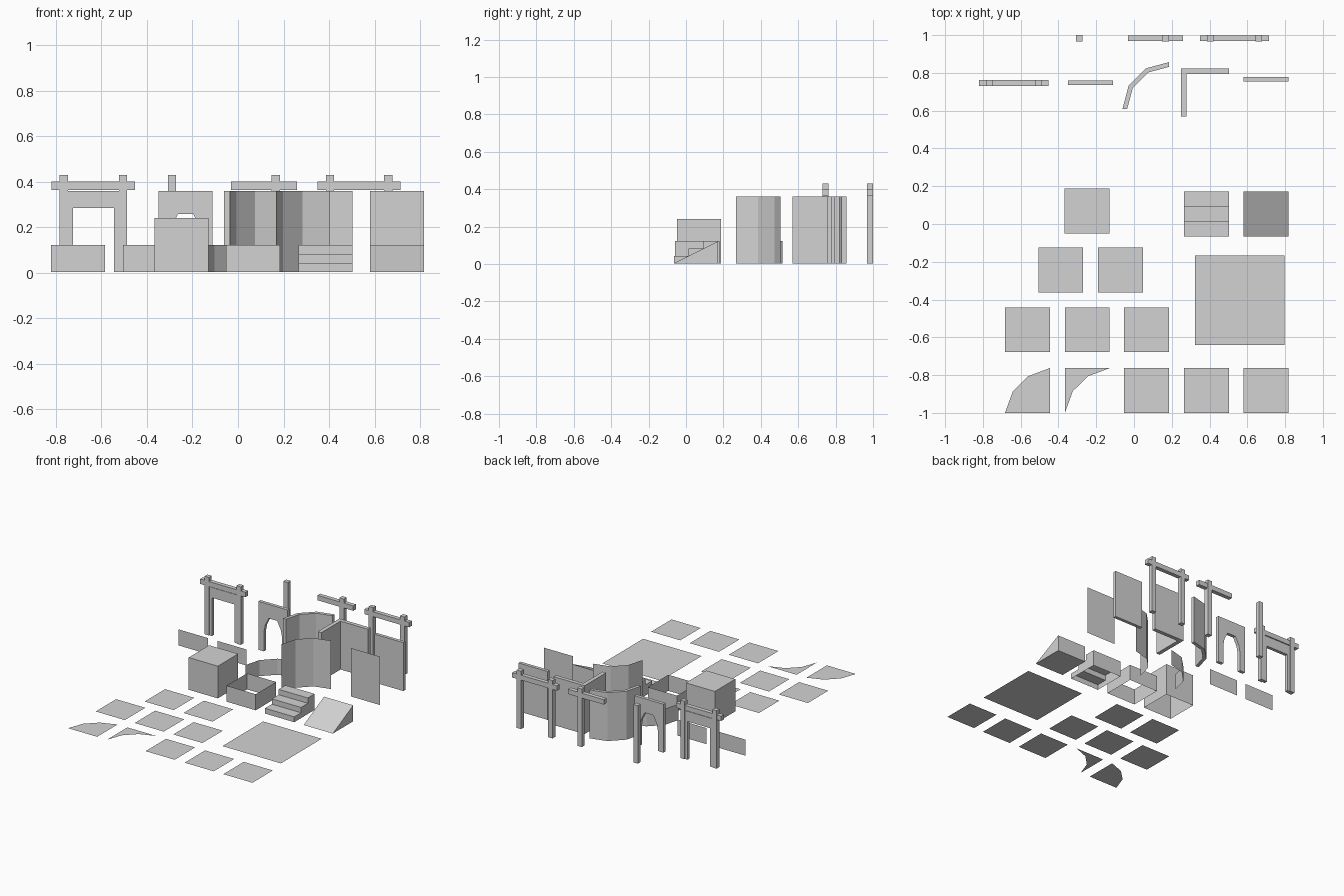
import bpy, bmesh, math
from mathutils import Vector

if "Cube" in bpy.data.objects:
    bpy.data.objects.remove(bpy.data.objects["Cube"], do_unlink=True)

grey = bpy.data.materials.new("plain_grey")
grey.use_nodes = True
grey.diffuse_color = (0.65, 0.65, 0.65, 1)
grey.node_tree.nodes["Principled BSDF"].inputs["Base Color"].default_value = grey.diffuse_color

U = 0.237           # module width
BASE = 0.004        # walls start just above the floor sheets
LOW, CUBE, TALL = 0.122, 0.241, 0.36
WALL = 0.024        # thick wall depth


def finish(name, bm):
    mesh = bpy.data.meshes.new(name)
    bm.to_mesh(mesh)
    bm.free()
    mesh.materials.append(grey)
    obj = bpy.data.objects.new(name, mesh)
    bpy.context.collection.objects.link(obj)
    return obj


def solid(name, profile, axis, lo, hi, open_bottom=False, open_top=False):
    """Extrude a 2D profile along an axis (0 = x, 1 = y, 2 = z)."""
    def place(a, b):
        p = [a, b]
        p.insert(axis, lo)
        return p
    bm = bmesh.new()
    face = bm.faces.new([bm.verts.new(place(a, b)) for a, b in profile])
    new = bmesh.ops.extrude_face_region(bm, geom=[face], use_keep_orig=True)["geom"]
    step = Vector((0, 0, 0))
    step[axis] = hi - lo
    bmesh.ops.translate(bm, vec=step, verts=[g for g in new if isinstance(g, bmesh.types.BMVert)])
    bmesh.ops.recalc_face_normals(bm, faces=bm.faces)
    drop = [f for f in bm.faces
            if (open_bottom and f.normal.z < -0.9) or (open_top and f.normal.z > 0.9)]
    bmesh.ops.delete(bm, geom=drop, context='FACES')
    return finish(name, bm)


def rect(x0, x1, y0, y1):
    return [(x0, y0), (x1, y0), (x1, y1), (x0, y1)]


def box(name, x0, x1, y0, y1, z0, z1, **kw):
    return solid(name, rect(x0, x1, y0, y1), 2, z0, z1, **kw)


def floor(name, pts):
    bm = bmesh.new()
    face = bm.faces.new([bm.verts.new((x, y, 0)) for x, y in pts])
    bm.normal_update()
    if face.normal.z < 0:
        face.normal_flip()
    finish(name, bm)


def sheet(name, path, top):
    """Wall without thickness along a path, facing the front."""
    bm = bmesh.new()
    cols = [[bm.verts.new((x, y, z)) for z in (BASE, top)] for x, y in path]
    for a, b in zip(cols, cols[1:]):
        bm.faces.new((a[0], b[0], b[1], a[1]))
    finish(name, bm)


def arc(cx, cy, r):
    """Three-segment quarter circle from the left to the back of its centre."""
    return [(cx - r * math.cos(t), cy + r * math.sin(t))
            for t in (i * math.pi / 6 for i in range(4))]


# Floor sheets
tiles = [(-0.052, -1), (0.266, -1), (0.581, -1),
         (-0.683, -0.678), (-0.366, -0.678), (-0.052, -0.678),
         (-0.506, -0.362), (-0.19, -0.362)]
for i, (x, y) in enumerate(tiles):
    floor(f"floor_tile_{i + 1}", rect(x, x + U, y, y + U))
floor("large_floor", rect(0.322, 0.798, -0.641, -0.167))
bend = [(0, 0), (0.042, 0.115), (0.122, 0.194), (U, U)]
floor("rounded_floor", [(x - 0.683, y - 1) for x, y in bend + [(U, 0)]])
floor("hollow_floor", [(x - 0.366, y - 1) for x, y in bend + [(0, U)]])

# Blocks, steps and ramp
box("cube_block", -0.367, -0.13, -0.049, 0.188, BASE, CUBE, open_bottom=True)
box("open_box", -0.052, 0.185, -0.058, 0.179, BASE, LOW, open_bottom=True, open_top=True)
front, rise = -0.065, (LOW - BASE) / 3
steps = [(front, BASE)]
for i in range(3):
    z = BASE + rise * (i + 1)
    steps += [(front + U * i / 3, z), (front + U * (i + 1) / 3, z)]
steps.append((front + U, BASE))
solid("stairs", steps, 0, 0.266, 0.503, open_bottom=True)
solid("ramp", [(front, BASE), (front + U, LOW), (front + U, BASE)], 0, 0.58, 0.817)

# Thin walls
for name, x, top in (("low_wall_left", -0.822, LOW), ("low_wall_right", -0.506, LOW),
                     ("tall_wall", 0.581, TALL)):
    sheet(name, [(x, 0.485), (x + U, 0.485)], top)
sheet("low_curved_wall", arc(0.102, 0.28, U), LOW)
sheet("tall_curved_wall", arc(0.403, 0.267, U), TALL)

# Thick walls
solid("thick_curved_wall", arc(0.186, 0.61, 0.247) + arc(0.186, 0.61, 0.222)[::-1],
      2, BASE, TALL)
solid("corner_wall", [(0.25, 0.57), (0.279, 0.57), (0.279, 0.793), (0.503, 0.793),
                      (0.503, 0.822), (0.25, 0.822)], 2, BASE, TALL)
box("thick_straight_wall", 0.581, 0.817, 0.755, 0.755 + WALL, BASE, TALL)


def opening_wall(name, cx, y, half):
    """Wall with an opening given by its right half, from the floor up."""
    h = U / 2
    hole = [(cx + x, z) for x, z in half] + [(cx - x, z) for x, z in half[::-1]]
    outline = [(cx - h, BASE), (cx - h, TALL), (cx + h, TALL), (cx + h, BASE)]
    solid(name, outline + hole, 1, y, y + WALL)


opening_wall("arch_wall", -0.23, 0.735,
             [(0.074, BASE), (0.074, 0.145), (0.064, 0.198), (0.034, 0.257)])
opening_wall("door_wall", -0.635, 0.735, [(0.091, BASE), (0.091, 0.285)])


# Timber frames
def frame(name, y, posts, beam=None):
    for i, x in enumerate(posts):
        box(f"{name}_post_{i + 1}", x - 0.018, x + 0.018, y, y + 0.033, BASE, 0.43)
    if beam:
        box(f"{name}_beam", beam[0], beam[1], y + 0.001, y + 0.032, 0.364, 0.4)


frame("door_frame", 0.73, (-0.766, -0.506), (-0.82, -0.452))
frame("open_frame", 0.967, (0.404, 0.66), (0.35, 0.715))
frame("single_frame", 0.967, (0.166,), (-0.031, 0.26))
frame("lone", 0.967, (-0.29,))
